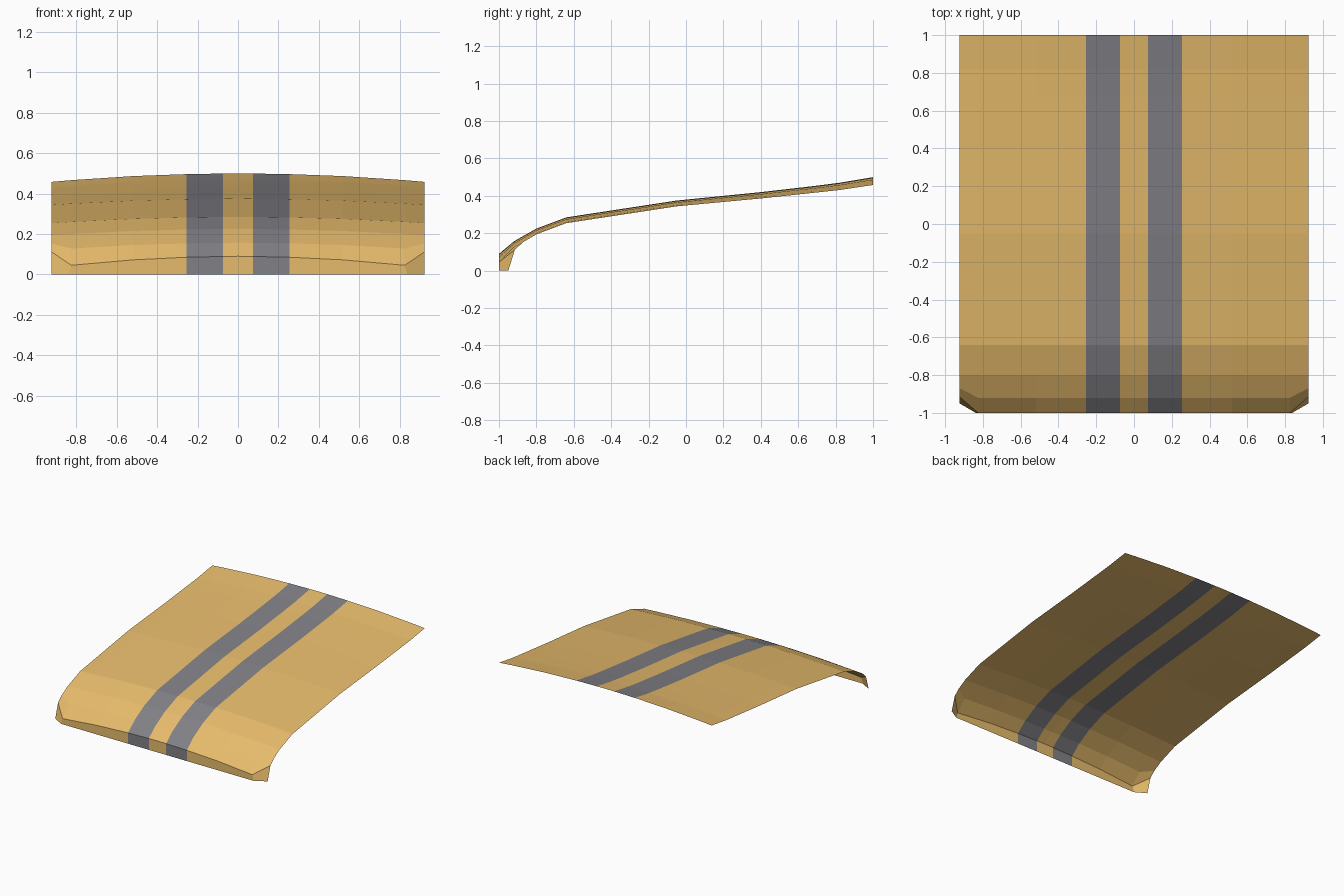
import bpy, bmesh

if "Cube" in bpy.data.objects:
    bpy.data.objects.remove(bpy.data.objects["Cube"])

def material(name, color):
    m = bpy.data.materials.new(name)
    m.diffuse_color = (*color, 1)
    m.use_nodes = True
    m.node_tree.nodes["Principled BSDF"].inputs["Base Color"].default_value = m.diffuse_color
    return m

# Length profile from the rear edge to the lip: y, centre z, crown drop at the side
rows = [(1.0, 0.50, 0.042), (0.82, 0.47, 0.039), (0.68, 0.452, 0.036),
        (0.4, 0.42, 0.034), (-0.05, 0.375, 0.031), (-0.64, 0.285, 0.031),
        (-0.8, 0.225, 0.031), (-0.92, 0.157, 0.036), (-1.0, 0.09, 0.056),
        (-1.0, 0.0, 0.0)]

# Half cross-section: x, share of the crown drop
half = [(0.075, 0.02), (0.255, 0.09), (0.52, 0.32), (0.825, 0.8), (0.923, 1.0)]
cols = [(-x, d) for x, d in reversed(half)] + [(0, 0)] + half

# Clipped front corners replace the last side points: row index -> y, z
corner = {7: (-0.87, 0.153), 8: (-0.915, 0.112), 9: (-0.95, 0.0)}

bm = bmesh.new()
grid = []
for r, (y, z, drop) in enumerate(rows):
    line = []
    for x, share in cols:
        p = (x, y, z - drop * share)
        if abs(x) > 0.9 and r in corner:
            p = (x, *corner[r])
        elif abs(x) > 0.8 and r == len(rows) - 1:
            p = (x * 1.015, y, 0)
        line.append(bm.verts.new(p))
    grid.append(line)

# Panel skin, with two stripes along the length
for a, b in zip(grid, grid[1:]):
    for i in range(len(cols) - 1):
        f = bm.faces.new((a[i], b[i], b[i + 1], a[i + 1]))
        mid = abs(cols[i][0] + cols[i + 1][0]) / 2
        f.material_index = 1 if 0.075 < mid < 0.255 else 0

mesh = bpy.data.meshes.new("hood_panel")
bm.to_mesh(mesh)
bm.free()
mesh.materials.append(material("orange_paint", (0.8, 0.5, 0.15)))
mesh.materials.append(material("dark_stripe", (0.22, 0.22, 0.24)))
hood = bpy.data.objects.new("hood_panel", mesh)
bpy.context.collection.objects.link(hood)

# Soft shading on the shallow curves, crisp at the nose
bpy.context.view_layer.objects.active = hood
hood.select_set(True)
bpy.ops.object.shade_flat()
